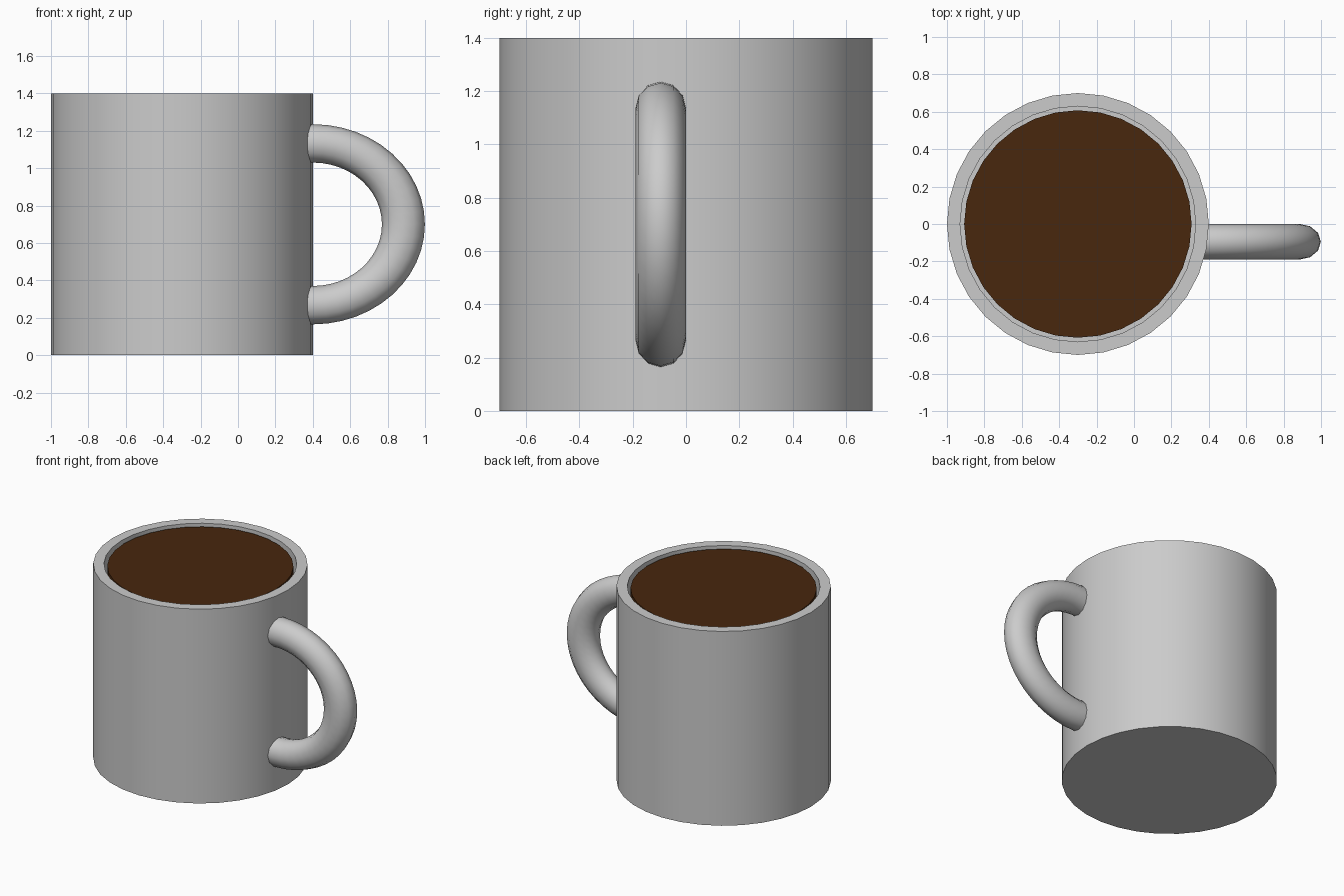
import bpy, bmesh, math
from mathutils import Matrix, Vector

if "Cube" in bpy.data.objects:
    bpy.data.objects.remove(bpy.data.objects["Cube"])

CX = -0.3          # mug axis
SEG = 32


def finish(bm, name):
    mesh = bpy.data.meshes.new(name)
    bmesh.ops.recalc_face_normals(bm, faces=bm.faces)
    bm.to_mesh(mesh)
    bm.free()
    ob = bpy.data.objects.new(name, mesh)
    bpy.context.collection.objects.link(ob)
    bpy.ops.object.select_all(action='DESELECT')
    ob.select_set(True)
    bpy.context.view_layer.objects.active = ob
    bpy.ops.object.shade_smooth_by_angle(angle=math.radians(40))
    return ob


def cylinder(radius, z0, z1):
    bm = bmesh.new()
    bmesh.ops.create_cone(bm, cap_ends=True, segments=SEG, radius1=radius,
                          radius2=radius, depth=z1 - z0,
                          matrix=Matrix.Translation((CX, 0, (z0 + z1) / 2)))
    return bm


# Mug body: cylinder with an inset top face pushed down to hollow it
bm = cylinder(0.7, 0, 1.4)
top = max(bm.faces, key=lambda f: f.calc_center_median().z)
bmesh.ops.inset_region(bm, faces=[top], thickness=0.07, use_even_offset=True)
floor = bmesh.ops.extrude_discrete_faces(bm, faces=[top])['faces'][0]
bmesh.ops.translate(bm, verts=floor.verts, vec=(0, 0, -1.33))
finish(bm, "mug_body")

# Coffee: slightly narrower than the cavity, just below the rim
coffee = finish(cylinder(0.608, 0.08, 1.385), "coffee")
mat = bpy.data.materials.new("coffee_brown")
mat.diffuse_color = (0.065, 0.02, 0.004, 1)
mat.use_nodes = True
mat.node_tree.nodes["Principled BSDF"].inputs["Base Color"].default_value = mat.diffuse_color
coffee.data.materials.append(mat)

# Handle: stretched upright torus, trimmed inside the mug wall
bpy.ops.mesh.primitive_torus_add(major_segments=48, minor_segments=12,
                                 major_radius=0.4325, minor_radius=0.1025)
ring = bpy.context.object
bm = bmesh.new()
bm.from_mesh(ring.data)
bpy.data.objects.remove(ring, do_unlink=True)
bm.transform(Matrix.Translation((0.4, -0.095, 0.7))
             @ Matrix.Diagonal((1.12, 0.93, 1, 1))
             @ Matrix.Rotation(math.pi / 2, 4, 'X'))
bmesh.ops.bisect_plane(bm, geom=bm.verts[:] + bm.edges[:] + bm.faces[:],
                       plane_co=Vector((0.35, 0, 0)),
                       plane_no=Vector((1, 0, 0)), clear_inner=True)
bmesh.ops.holes_fill(bm, edges=[e for e in bm.edges if e.is_boundary], sides=0)
finish(bm, "handle")
